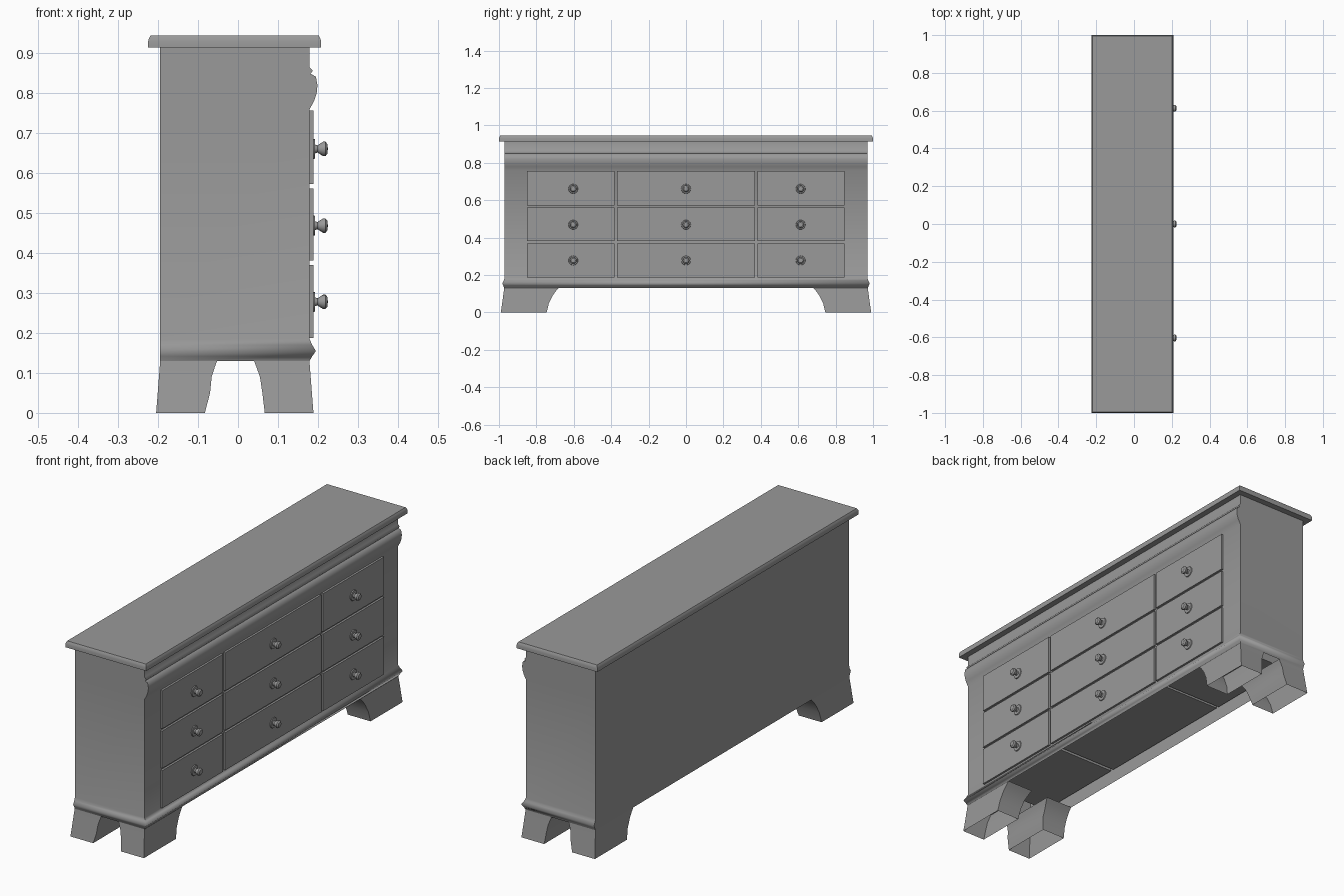
import bpy, bmesh, math
from mathutils import Matrix

if "Cube" in bpy.data.objects:
    bpy.data.objects.remove(bpy.data.objects["Cube"])

# Dark grey finish
GREY = bpy.data.materials.new("dark_grey")
GREY.diffuse_color = (0.32, 0.32, 0.32, 1)
GREY.use_nodes = True
GREY.node_tree.nodes["Principled BSDF"].inputs["Base Color"].default_value = GREY.diffuse_color


def finish(name, bm, angle):
    bmesh.ops.recalc_face_normals(bm, faces=bm.faces[:])
    me = bpy.data.meshes.new(name)
    bm.to_mesh(me)
    bm.free()
    me.materials.append(GREY)
    ob = bpy.data.objects.new(name, me)
    bpy.context.collection.objects.link(ob)
    if angle:
        bpy.ops.object.select_all(action='DESELECT')
        bpy.context.view_layer.objects.active = ob
        ob.select_set(True)
        bpy.ops.object.shade_smooth_by_angle(angle=math.radians(angle))
    return ob


def loft(name, rings, angle=40, bottom=True):
    """Stack of rectangles (z, x0, x1, y0, y1), capped on top and optionally below."""
    bm = bmesh.new()
    prev = None
    for z, x0, x1, y0, y1 in rings:
        ring = [bm.verts.new((x, y, z)) for x, y in
                ((x0, y0), (x1, y0), (x1, y1), (x0, y1))]
        if prev:
            for i in range(4):
                j = (i + 1) % 4
                bm.faces.new((prev[i], prev[j], ring[j], ring[i]))
        elif bottom:
            bm.faces.new(ring[::-1])
        prev = ring
    bm.faces.new(prev)
    return finish(name, bm, angle)


# Carcass, open below: base moulding wraps front and ends, crown on the front only
BACK, FRONT = -0.195, 0.179
profile = [(0.13, 0, 0.972), (0.142, 0.007, 0.976), (0.155, 0.016, 0.983),
           (0.17, 0.007, 0.975), (0.185, 0, 0.97), (0.76, 0, 0.97),
           (0.78, 0.011, 0.97), (0.80, 0.018, 0.97), (0.82, 0.020, 0.97),
           (0.842, 0.016, 0.97), (0.849, 0.003, 0.97), (0.857, 0.008, 0.97),
           (0.866, 0, 0.97), (0.918, 0, 0.97)]
loft("carcass", [(z, BACK, FRONT + d, -y, y) for z, d, y in profile], 80, False)

# Top slab with eased edge
slab = [(0.915, 0), (0.93, 0), (0.938, 0.002), (0.945, 0.006)]
loft("top_slab", [(z, -0.225 + e, 0.208 - e, -1 + e, 1 - e) for z, e in slab])

# Hollow flared bracket feet: (z, outer flare, inner front x, inner back x, inner y)
foot = [(0.0, 0.010, 0.067, -0.083, 0.745), (0.05, 0.006, 0.061, -0.070, 0.733),
        (0.09, 0.003, 0.055, -0.066, 0.713), (0.115, 0.001, 0.046, -0.058, 0.695),
        (0.131, 0.0, 0.040, -0.052, 0.680)]
for side, s in (("left", -1), ("right", 1)):
    loft("front_foot_" + side,
         [(z, xf, FRONT + f, s * y, s * (0.972 + 1.8 * f)) for z, f, xf, xb, y in foot],
         bottom=False)
    loft("back_foot_" + side,
         [(z, BACK - f, xb, s * y, s * (0.972 + 1.8 * f)) for z, f, xf, xb, y in foot],
         bottom=False)

# Knob: back plate, neck and flared head, turned about the x axis
knob = [(0.188, 0.026), (0.193, 0.024), (0.193, 0.011), (0.199, 0.009),
        (0.213, 0.018), (0.219, 0.018), (0.224, 0.012), (0.225, 0.0)]


def make_knob(name, y, z):
    bm = bmesh.new()
    vs = [bm.verts.new((x, 0, r)) for x, r in knob]
    es = [bm.edges.new(p) for p in zip(vs, vs[1:])]
    bmesh.ops.spin(bm, geom=vs + es, cent=(0, 0, 0), axis=(1, 0, 0),
                   angle=2 * math.pi, steps=16, use_merge=True)
    bmesh.ops.remove_doubles(bm, verts=bm.verts[:], dist=1e-5)
    bmesh.ops.transform(bm, matrix=Matrix.Translation((0, y, z)), verts=bm.verts[:])
    finish(name, bm, 35)


# Three rows by three columns of full-depth drawers, undersides visible from below
rows = [(0.188, 0.370, 0.278), (0.381, 0.562, 0.469), (0.573, 0.757, 0.661)]
cols = [(-0.85, -0.383, -0.603), (-0.368, 0.368, 0.0), (0.381, 0.848, 0.613)]
for r, (z0, z1, kz) in enumerate(rows):
    for c, (y0, y1, ky) in enumerate(cols):
        tag = f"_row{r + 1}_col{c + 1}"
        loft("drawer" + tag, [(z, -0.185, 0.189, y0, y1) for z in (z0, z1)], 0)
        make_knob("knob" + tag, ky, kz)
